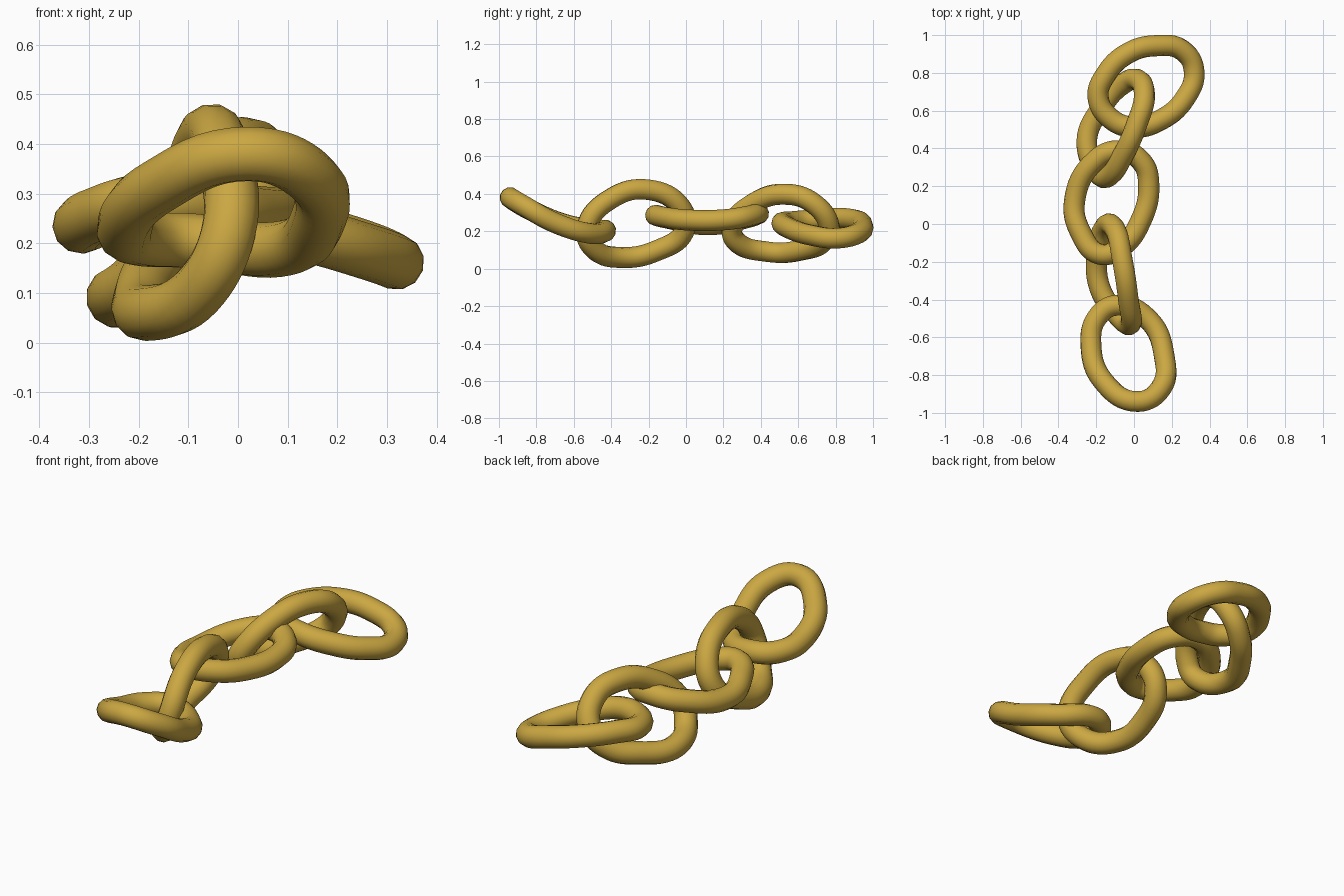
import bpy

gold = bpy.data.materials.new("gold")
gold.diffuse_color = (0.60, 0.39, 0.055, 1)


def link(name, path, radius=0.056):
    """Closed round-bar chain link following a few centreline points."""
    cu = bpy.data.curves.new(name, 'CURVE')
    cu.dimensions = '3D'
    cu.bevel_depth = radius
    cu.bevel_resolution = 4
    cu.resolution_u = 8
    cu.twist_smooth = 8
    sp = cu.splines.new('BEZIER')
    sp.bezier_points.add(len(path) - 1)
    for bp, p in zip(sp.bezier_points, path):
        bp.co = p
        bp.handle_left_type = bp.handle_right_type = 'AUTO'
    sp.use_cyclic_u = True
    sp.use_smooth = True
    cu.materials.append(gold)
    ob = bpy.data.objects.new(name, cu)
    bpy.context.collection.objects.link(ob)
    # turn the curve into a smooth mesh
    bpy.ops.object.select_all(action='DESELECT')
    bpy.context.view_layer.objects.active = ob
    ob.select_set(True)
    bpy.ops.object.convert(target='MESH')
    bpy.ops.object.shade_smooth()


# front link, raised at its free end
link("front_link", [
    (0.02, -0.94, 0.38), (-0.16, -0.835, 0.315), (-0.228, -0.64, 0.235),
    (-0.195, -0.495, 0.21), (-0.09, -0.43, 0.205), (0.08, -0.51, 0.188),
    (0.16, -0.70, 0.245), (0.145, -0.865, 0.335)])

# upright link
link("second_link", [
    (-0.06, -0.20, 0.422), (-0.03, -0.40, 0.375), (-0.02, -0.53, 0.22),
    (-0.08, -0.49, 0.105), (-0.18, -0.34, 0.06), (-0.195, -0.16, 0.095),
    (-0.15, -0.01, 0.20), (-0.1, -0.03, 0.33)])

# flat middle link
link("middle_link", [
    (-0.18, -0.16, 0.285), (-0.065, -0.12, 0.275), (0.035, 0.015, 0.26),
    (0.078, 0.21, 0.262), (0.04, 0.33, 0.28), (-0.075, 0.388, 0.295),
    (-0.205, 0.335, 0.275), (-0.315, 0.12, 0.235), (-0.28, -0.05, 0.26)])

# leaning link
link("fourth_link", [
    (0.015, 0.53, 0.398), (0.055, 0.68, 0.35), (0.015, 0.765, 0.23),
    (-0.06, 0.74, 0.15), (-0.17, 0.62, 0.10), (-0.25, 0.44, 0.09),
    (-0.185, 0.265, 0.15), (-0.14, 0.25, 0.23), (-0.055, 0.37, 0.355)])

# back link
link("back_link", [
    (-0.19, 0.67, 0.26), (-0.15, 0.79, 0.27), (-0.03, 0.905, 0.26),
    (0.12, 0.944, 0.23), (0.255, 0.92, 0.19), (0.318, 0.81, 0.163),
    (0.27, 0.665, 0.18), (0.13, 0.545, 0.22), (0.0, 0.513, 0.245),
    (-0.12, 0.555, 0.25)])
